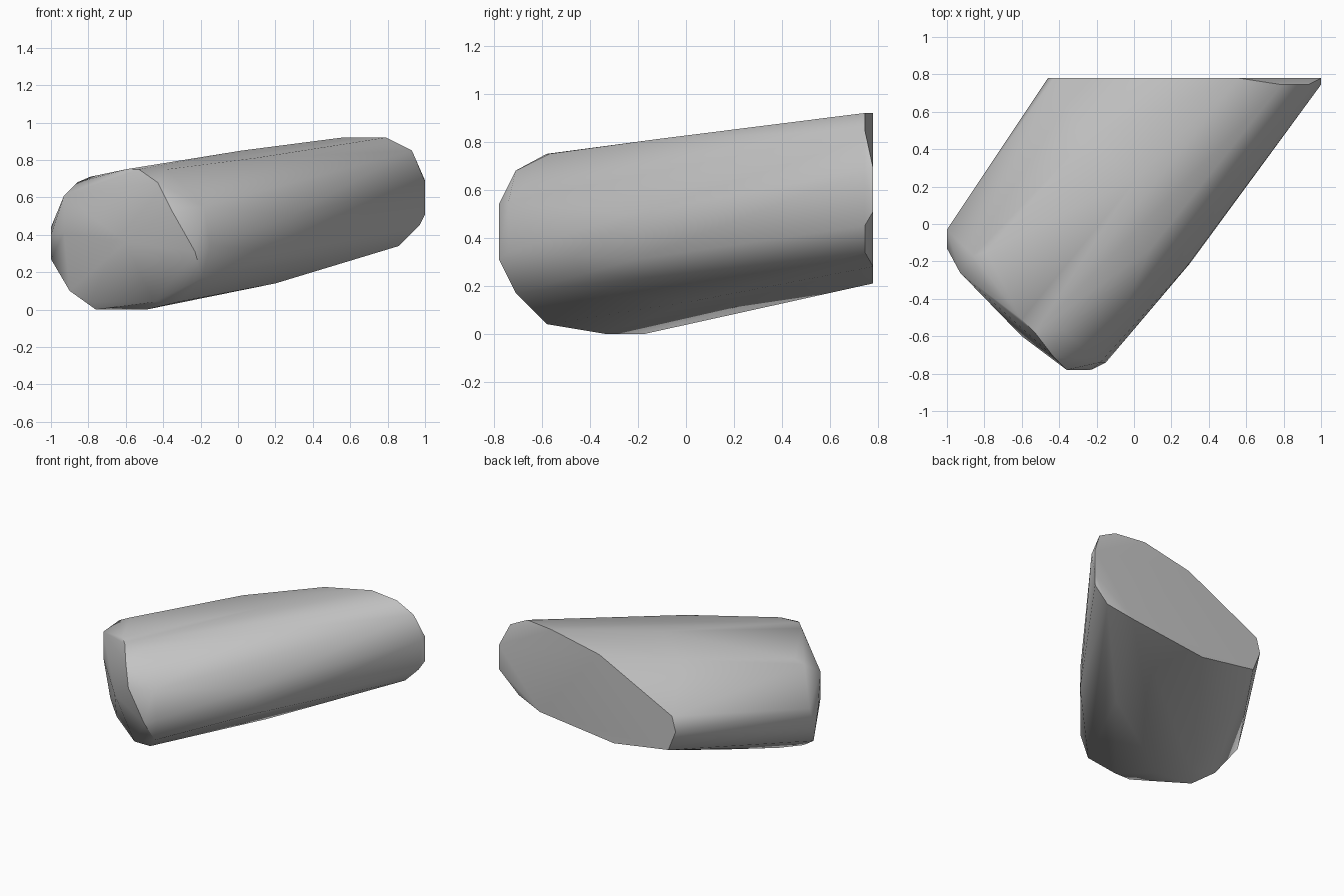
import bpy
import bmesh
import math

default_cube = bpy.data.objects.get("Cube")
if default_cube:
    bpy.data.objects.remove(default_cube, do_unlink=True)


def make_material(name, color):
    """Create a plain single colour material."""
    material = bpy.data.materials.new(name)
    material.use_nodes = True
    material.diffuse_color = color
    shader = material.node_tree.nodes.get("Principled BSDF")
    shader.inputs["Base Color"].default_value = color
    shader.inputs["Roughness"].default_value = 0.8
    return material


def upright_section(depth, profile):
    """Place an (x, z) profile on the plane y = depth."""
    return [(x, depth, z) for x, z in profile]


def level_section(height, profile):
    """Place an (x, y) profile on the plane z = height."""
    return [(x, y, height) for x, y in profile]


def hull_object(name, sections, material):
    """Wrap a skin around the given cross-sections."""
    mesh = bpy.data.meshes.new(name)
    bm = bmesh.new()
    for section in sections:
        for point in section:
            bm.verts.new(point)
    result = bmesh.ops.convex_hull(bm, input=bm.verts[:], use_existing_faces=False)
    # Remove points that fall inside the skin
    unused = set(result["geom_interior"]) | set(result["geom_unused"])
    inner = [item for item in unused if isinstance(item, bmesh.types.BMVert)]
    bmesh.ops.delete(bm, geom=inner, context="VERTS")
    # Merge triangles that lie on the same flat facet
    bmesh.ops.dissolve_limit(bm, angle_limit=math.radians(1),
                             verts=bm.verts[:], edges=bm.edges[:])
    bmesh.ops.recalc_face_normals(bm, faces=bm.faces[:])
    bm.to_mesh(mesh)
    bm.free()
    mesh.materials.append(material)
    obj = bpy.data.objects.new(name, mesh)
    bpy.context.collection.objects.link(obj)
    return obj


# Flat slanted cut at the back
back_cut = upright_section(0.78, [
    (-0.43, 0.54), (-0.46, 0.43), (-0.4, 0.28), (0.05, 0.21), (0.66, 0.28),
    (1, 0.51), (1, 0.69), (0.56, 0.92), (0.17, 0.84)])

# Narrow bevel beside the back cut
back_bevel = upright_section(0.745, [
    (0.86, 0.34), (0.97, 0.45), (1, 0.68), (0.93, 0.85), (0.79, 0.92)])

# Gentle swelling along the top, then along the side and underside
top_swell = [(0.09, -0.13, 0.81), (0.02, 0.25, 0.85), (-0.27, 0.44, 0.79)]
low_swell = [
    (0.3, -0.21, 0.31), (0.28, -0.23, 0.5), (0.2, 0.05, 0.14),
    (0.04, -0.1, 0.11), (-0.46, 0.26, 0.1)]

# Rounded rim of the front cap
cap_rim = [
    (-1, -0.03, 0.44), (-1, -0.13, 0.4), (-1, -0.1, 0.27),
    (-0.93, -0.26, 0.61), (-0.86, -0.17, 0.68), (-0.79, -0.15, 0.71),
    (-0.43, -0.71, 0.68), (-0.36, -0.78, 0.54), (-0.18, -0.74, 0.55),
    (-0.15, -0.74, 0.34), (-0.23, -0.78, 0.31), (-0.19, -0.71, 0.17)]
cap_crest = level_section(0.75, [(-0.6, -0.51), (-0.53, -0.58), (-0.38, -0.57)])

# Base below the cap, rounded off towards the ground
base_rim = level_section(0.04, [(-0.32, -0.58), (-0.45, -0.58), (-0.78, -0.32)])
base_flat = level_section(0, [(-0.49, -0.34), (-0.76, -0.3), (-0.65, -0.17)])

# Shallow bulge on the front cap
cap_bulge = [(-0.6, -0.6, 0.36), (-0.93, -0.26, 0.41), (-0.9, -0.22, 0.1)]

stone_grey = make_material("stone grey", (0.55, 0.55, 0.55, 1))
block = hull_object(
    "slanted_block",
    [back_cut, back_bevel, top_swell, low_swell, cap_rim, cap_crest,
     base_rim, base_flat, cap_bulge],
    stone_grey)

# Smooth sides with crisp rims
bpy.ops.object.select_all(action="DESELECT")
block.select_set(True)
bpy.context.view_layer.objects.active = block
bpy.ops.object.shade_smooth_by_angle(angle=math.radians(42))
